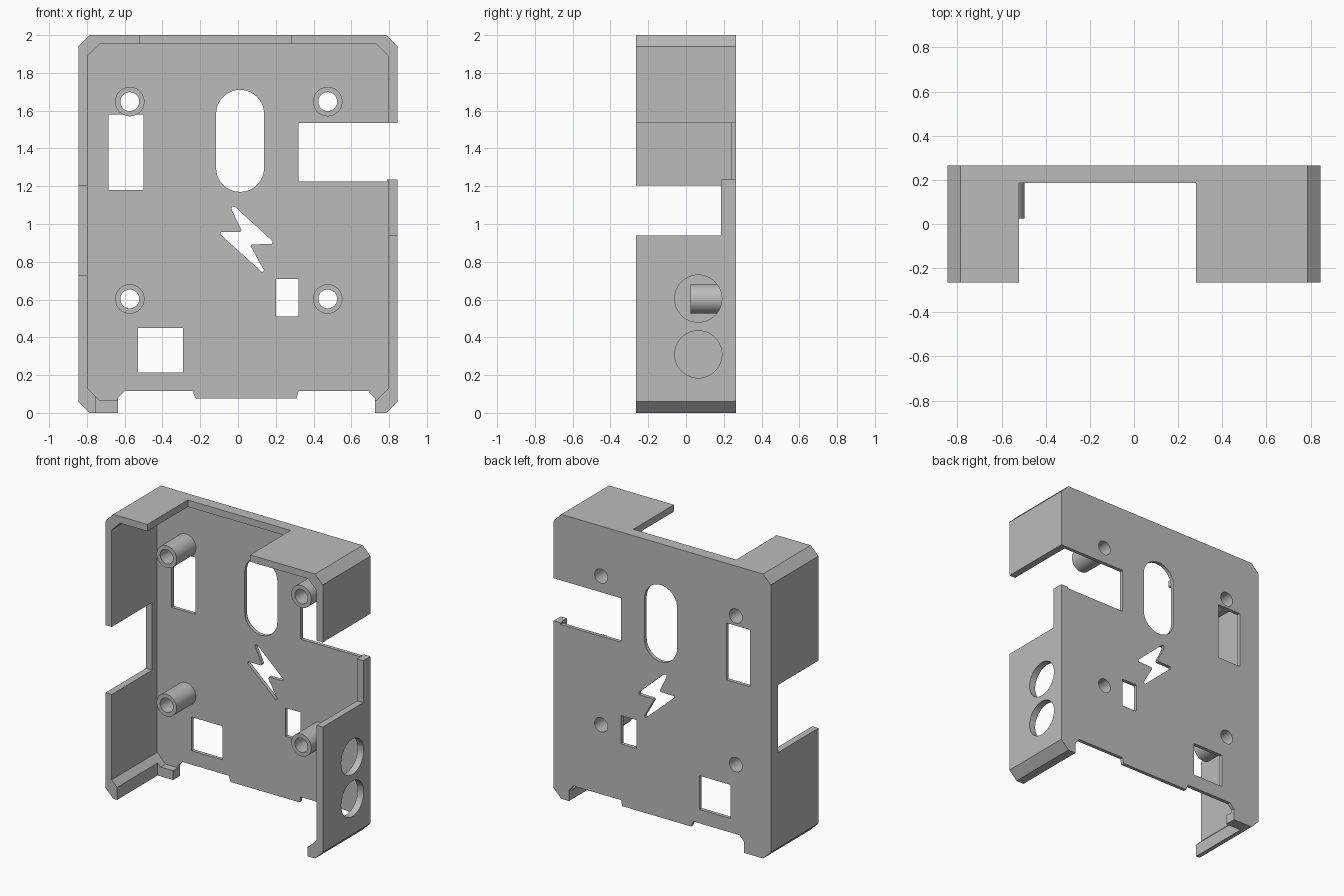
import bpy
import bmesh
import math

if "Cube" in bpy.data.objects:
    bpy.data.objects.remove(bpy.data.objects["Cube"])

HALF_X, HEIGHT, HALF_Y = 0.845, 2.0, 0.265
PLATE_Y = 0.24     # inner face of the back plate
LIP_Y = 0.185      # raised rim left around the plate where walls are notched

grey = bpy.data.materials.new("plain grey")
grey.use_nodes = True
grey.diffuse_color = (0.5, 0.5, 0.5, 1)
grey.node_tree.nodes["Principled BSDF"].inputs["Base Color"].default_value = grey.diffuse_color


def prism(name, outline, y0, y1):
    """Extrude an x-z outline along y."""
    bm = bmesh.new()
    face = bm.faces.new([bm.verts.new((x, y0, z)) for x, z in outline])
    ext = bmesh.ops.extrude_face_region(bm, geom=[face])["geom"]
    bmesh.ops.translate(bm, vec=(0, y1 - y0, 0),
                        verts=[v for v in ext if isinstance(v, bmesh.types.BMVert)])
    bmesh.ops.recalc_face_normals(bm, faces=bm.faces[:])
    mesh = bpy.data.meshes.new(name)
    bm.to_mesh(mesh)
    bm.free()
    mesh.materials.append(grey)
    obj = bpy.data.objects.new(name, mesh)
    bpy.context.collection.objects.link(obj)
    return obj


def rect(x0, x1, z0, z1):
    return [(x0, z0), (x1, z0), (x1, z1), (x0, z1)]


def chamfered(x0, x1, z0, z1, c):
    return [(x0 + c, z0), (x1 - c, z0), (x1, z0 + c), (x1, z1 - c),
            (x1 - c, z1), (x0 + c, z1), (x0, z1 - c), (x0, z0 + c)]


def arc(cx, cz, r, start, end, n):
    angles = [math.radians(start + (end - start) * i / n) for i in range(n + 1)]
    return [(cx + r * math.cos(a), cz + r * math.sin(a)) for a in angles]


def circle(cx, cz, r, n=40):
    return arc(cx, cz, r, 0, 360, n)[:-1]


def cut(target, cutter):
    mod = target.modifiers.new("cut", "BOOLEAN")
    mod.operation = "DIFFERENCE"
    mod.solver = "EXACT"
    mod.object = cutter
    bpy.context.view_layer.objects.active = target
    bpy.ops.object.modifier_apply(modifier=mod.name)
    bpy.data.objects.remove(cutter)


# Hollow case: chamfered block with an inner pocket open to the front
case = prism("case_shell", chamfered(-HALF_X, HALF_X, 0, HEIGHT, 0.06), -HALF_Y, HALF_Y)
cut(case, prism("pocket", chamfered(-0.797, 0.797, 0.065, 1.952, 0.065), -1, PLATE_Y))

# Wall notches that stop at the rim: top, right side, left side, floor
for notch in (rect(-0.52, 0.28, 1.8, 2.2), rect(-1, -0.7, 0.73, 1.205),
              rect(0.7, 1, 0.94, 1.4), rect(-0.755, -0.6, -0.2, 0.09)):
    cut(case, prism("notch", notch, -1, LIP_Y))

# Opening through the plate and the left wall
cut(case, prism("side_opening", [(0.32, 1.225), (0.79, 1.225), (0.79, 1.235),
                                 (1, 1.235), (1, 1.535), (0.32, 1.535)], -1, 1))

# Stepped lower edge
cut(case, prism("lower_edge", [(-0.635, -0.2), (-0.635, 0.08), (-0.6, 0.115),
                               (-0.24, 0.115), (-0.225, 0.075), (0.31, 0.075),
                               (0.32, 0.115), (0.69, 0.115), (0.725, 0.075),
                               (0.725, -0.2)], -1, 1))

# Windows, slot and bolt-shaped vent in the plate
slot = arc(0.011, 1.583, 0.127, 0, 180, 20) + arc(0.011, 1.297, 0.127, 180, 360, 20)
bolt = [(-0.03, 1.093), (-0.012, 1.088), (0.184, 0.908), (0.18, 0.894), (0.072, 0.892),
        (0.067, 0.882), (0.138, 0.755), (0.128, 0.745), (-0.094, 0.945), (-0.09, 0.957),
        (0.012, 0.958), (0.018, 0.968), (-0.036, 1.08)]
for hole in (rect(-0.685, -0.5, 1.18, 1.58), rect(0.2, 0.32, 0.51, 0.71),
             rect(-0.53, -0.29, 0.213, 0.45), slot, bolt):
    cut(case, prism("hole", hole, 0.1, 1))

# Two round cable holes in the left wall
for z in (0.605, 0.31):
    port = prism("port", circle(0, 0, 0.125, 48), -0.15, 0.15)
    port.rotation_euler.z = math.pi / 2
    port.location = (HALF_X, 0.065, z)
    bpy.context.view_layer.update()
    cut(case, port)

# Four tubular screw posts, bored through the plate
posts = []
for side, x in (("right", -0.573), ("left", 0.475)):
    for level, z in (("lower", 0.603), ("upper", 1.648)):
        post = prism(f"{level}_{side}_screw_post", circle(x, z, 0.078), 0.025, PLATE_Y + 0.002)
        cut(post, prism("bore", circle(x, z, 0.05), -1, 1))
        cut(case, prism("bore", circle(x, z, 0.05), 0.1, 1))
        posts.append(post)

# Smooth round surfaces, sharp edges kept
bpy.ops.object.select_all(action="DESELECT")
for obj in [case] + posts:
    obj.select_set(True)
bpy.context.view_layer.objects.active = case
bpy.ops.object.shade_smooth_by_angle(angle=math.radians(25))
